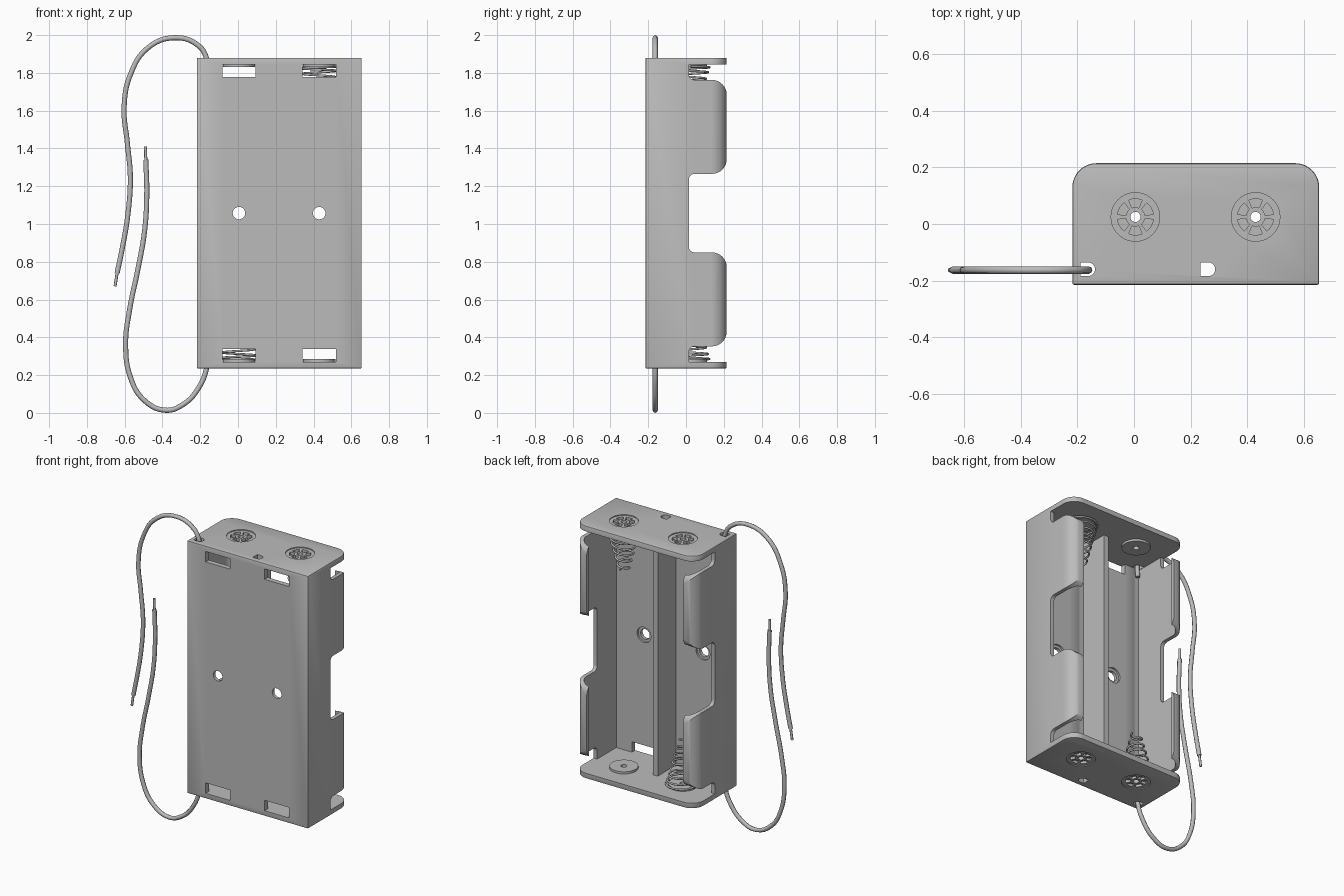
import bpy, bmesh
from math import sin, cos, pi, tau
from mathutils import Vector

if "Cube" in bpy.data.objects:
    bpy.data.objects.remove(bpy.data.objects["Cube"])

grey = bpy.data.materials.new("plain grey")
grey.use_nodes = True
grey.diffuse_color = (0.5, 0.5, 0.5, 1)
grey.node_tree.nodes["Principled BSDF"].inputs["Base Color"].default_value = (0.5, 0.5, 0.5, 1)

# Main dimensions
L, R, F, B = -0.218, 0.655, -0.215, 0.215
BOT, TOP = 0.235, 1.88
PLATE, WALL, FLOOR = 0.035, 0.025, 0.033
LO, HI = BOT + PLATE, TOP - PLATE
MID = (BOT + TOP) / 2
CELLS = (0.005, 0.43)
CY = 0.025
WIRE_X, WIRE_Y = -0.165, -0.16


def rounded(corners, steps=8):
    """Polygon from (a, b, radius) corners, each right angle filleted."""
    pts = []
    for i, (a, b, r) in enumerate(corners):
        p = Vector((a, b))
        if not r:
            pts.append(p)
            continue
        d0 = (Vector(corners[i - 1][:2]) - p).normalized() * r
        d1 = (Vector(corners[(i + 1) % len(corners)][:2]) - p).normalized() * r
        for k in range(steps + 1):
            t = k / steps * pi / 2
            pts.append(p + d0 * (1 - sin(t)) + d1 * (1 - cos(t)))
    return pts


def rect(a0, b0, a1, b1):
    return [(a0, b0), (a1, b0), (a1, b1), (a0, b1)]


def circle(a, b, r, n=32):
    return [(a + r * cos(tau * k / n), b + r * sin(tau * k / n)) for k in range(n)]


def prism(name, polys, axis, lo, hi):
    """Extrude polygons along an axis; remaining axes keep their x, y, z order."""
    def place(p, h):
        c = list(p)
        c.insert("xyz".index(axis), h)
        return c
    bm = bmesh.new()
    for poly in polys:
        face = bm.faces.new([bm.verts.new(place(p, lo)) for p in poly])
        out = bmesh.ops.extrude_face_region(bm, geom=[face])
        for v in out["geom"]:
            if isinstance(v, bmesh.types.BMVert):
                v.co["xyz".index(axis)] = hi
    bmesh.ops.recalc_face_normals(bm, faces=bm.faces)
    mesh = bpy.data.meshes.new(name)
    bm.to_mesh(mesh)
    bm.free()
    mesh.materials.append(grey)
    ob = bpy.data.objects.new(name, mesh)
    bpy.context.collection.objects.link(ob)
    return ob


def activate(ob):
    bpy.ops.object.select_all(action="DESELECT")
    ob.select_set(True)
    bpy.context.view_layer.objects.active = ob


def cut(ob, polys, axis, lo, hi):
    cutter = prism("cutter", polys, axis, lo, hi)
    activate(ob)
    mod = ob.modifiers.new("cut", "BOOLEAN")
    mod.operation, mod.solver, mod.object = "DIFFERENCE", "EXACT", cutter
    bpy.ops.object.modifier_apply(modifier=mod.name)
    bpy.data.objects.remove(cutter)


def smooth(ob):
    activate(ob)
    bpy.ops.object.shade_smooth_by_angle(angle=0.6)


# Holder body: rounded block with softened outer edges
body = prism("holder_body", [rounded([(L, F, 0), (R, F, 0), (R, B, 0.085), (L, B, 0.085)], 12)],
             "z", BOT, TOP)
activate(body)
bevel = body.modifiers.new("soft", "BEVEL")
bevel.width, bevel.segments = 0.007, 2
bpy.ops.object.modifier_apply(modifier=bevel.name)

# Cavity with side walls curling over at the back
il, ir, ib = L + WALL, R - WALL, B - WALL
lip_l, lip_r = L + 0.09, R - 0.09
cut(body, [rounded([(il, F + FLOOR, 0), (ir, F + FLOOR, 0), (ir, ib, 0.06), (lip_r, ib, 0),
                    (lip_r, 0.3, 0), (lip_l, 0.3, 0), (lip_l, ib, 0), (il, ib, 0.06)], 12)],
    "z", LO, HI)

# Side cut-outs that leave two rounded flaps on each side
sill, rim, out = 0.015, B + 0.001, 0.3
gap_lo, gap_hi, end = 0.85, 2 * MID - 0.85, 0.352
notches = [rounded([(sill, gap_lo, 0.03), (rim, gap_lo, 0.08), (rim, gap_lo - 0.15, 0),
                    (out, gap_lo - 0.15, 0), (out, gap_hi + 0.15, 0), (rim, gap_hi + 0.15, 0),
                    (rim, gap_hi, 0.08), (sill, gap_hi, 0.03)])]
lower = rounded([(sill, LO, 0), (out, LO, 0), (out, end + 0.15, 0), (rim, end + 0.15, 0),
                 (rim, end, 0.08), (sill, end, 0.03)])
notches += [lower, [(y, 2 * MID - z) for y, z in lower]]
cut(body, notches, "x", L - 0.1, R + 0.1)

# Floor slots and countersunk screw holes
slots = [rect(x - 0.088, z, x + 0.088, z + 0.068) for x in CELLS for z in (LO, HI - 0.068)]
cut(body, slots, "y", F - 0.1, F + FLOOR + 0.01)
cut(body, [circle(x, MID, 0.033) for x in CELLS], "y", F - 0.1, 0)
cut(body, [circle(x, MID, 0.05) for x in CELLS], "y", F + FLOOR - 0.012, 0)

# Wire holes and spoked contact recesses in both end plates
d_holes = [rounded([(x - 0.025, WIRE_Y - 0.024, 0), (x + 0.027, WIRE_Y - 0.024, 0.0235),
                    (x + 0.027, WIRE_Y + 0.024, 0.0235), (x - 0.025, WIRE_Y + 0.024, 0)])
           for x in (WIRE_X, 0.26)]
cut(body, d_holes + [circle(x, CY, 0.018) for x in CELLS], "z", 0, 2.2)
sectors = []
for x in CELLS:
    for k in range(6):
        arc = [(k + 0.5 + s * 0.36) * tau / 6 for s in (-1, -0.5, 0, 0.5, 1)]
        ring = [(0.064, a) for a in arc] + [(0.034, a) for a in reversed(arc)]
        sectors.append([(x + r * cos(a), CY + r * sin(a)) for r, a in ring])
rings = [circle(x, CY, 0.086, 40) for x in CELLS]
for face, inward in ((TOP, -1), (BOT, 1)):
    cut(body, rings, "z", face - inward * 0.05, face + inward * 0.006)
    cut(body, sectors, "z", face - inward * 0.05, face + inward * 0.022)
smooth(body)

# Rib between the two cells
prism("divider_rib", [rect(0.2, F + 0.01, 0.235, 0.005)], "z", LO - 0.01, HI + 0.01)

# Contact washers on the inner end faces
for x in CELLS:
    for z0, z1, label in ((LO - 0.002, LO + 0.014, "lower"), (HI - 0.014, HI + 0.002, "upper")):
        washer = prism(label + "_contact", [circle(x, CY, 0.085, 40)], "z", z0, z1)
        cut(washer, [circle(x, CY, 0.018)], "z", 0, 2.2)
        smooth(washer)


def tube(name, pts, radius, bezier=True):
    cu = bpy.data.curves.new(name, "CURVE")
    cu.dimensions, cu.bevel_depth, cu.bevel_resolution = "3D", radius, 2
    cu.use_fill_caps, cu.resolution_u = True, 8
    sp = cu.splines.new("BEZIER" if bezier else "POLY")
    target = sp.bezier_points if bezier else sp.points
    target.add(len(pts) - 1)
    for p, co in zip(target, pts):
        if bezier:
            p.co = co
            p.handle_left_type = p.handle_right_type = "AUTO"
        else:
            p.co = (*co, 1)
    cu.materials.append(grey)
    ob = bpy.data.objects.new(name, cu)
    bpy.context.collection.objects.link(ob)
    activate(ob)
    bpy.ops.object.convert(target="MESH")


# Conical springs at opposite ends of the cells
def spring(name, x, z, way, turns=7, length=0.28):
    pts = []
    for k in range(turns * 28 + 1):
        t = k / (turns * 28)
        r = 0.1 - 0.072 * t ** 1.2
        a = tau * turns * t
        pts.append((x + r * cos(a), CY + r * sin(a), z + way * (0.012 + length * t ** 1.3)))
    tube(name, pts, 0.006, False)


spring("lower_spring", CELLS[0], LO, 1)
spring("upper_spring", CELLS[1], HI, -1)

# Lead wires with thin bare tips
upper = [(WIRE_X, 1.78), (WIRE_X, 1.87), (-0.21, 1.945), (-0.34, 1.986), (-0.48, 1.93),
         (-0.57, 1.79), (-0.603, 1.62), (-0.586, 1.43), (-0.57, 1.25), (-0.583, 1.05),
         (-0.615, 0.86), (-0.64, 0.74)]
lower = [(WIRE_X, 0.33), (WIRE_X, 0.245), (-0.21, 0.13), (-0.29, 0.045), (-0.385, 0.014),
         (-0.5, 0.07), (-0.57, 0.19), (-0.595, 0.36), (-0.575, 0.54), (-0.53, 0.76),
         (-0.495, 0.96), (-0.483, 1.15), (-0.488, 1.34)]
for label, path, tip in (("upper", upper, (-0.651, 0.67)), ("lower", lower, (-0.49, 1.41))):
    pts = [(x, WIRE_Y - 0.003, z) for x, z in path]
    tube(label + "_wire", pts, 0.0135)
    tube(label + "_wire_tip", [pts[-1], (tip[0], pts[-1][1], tip[1])], 0.008)
